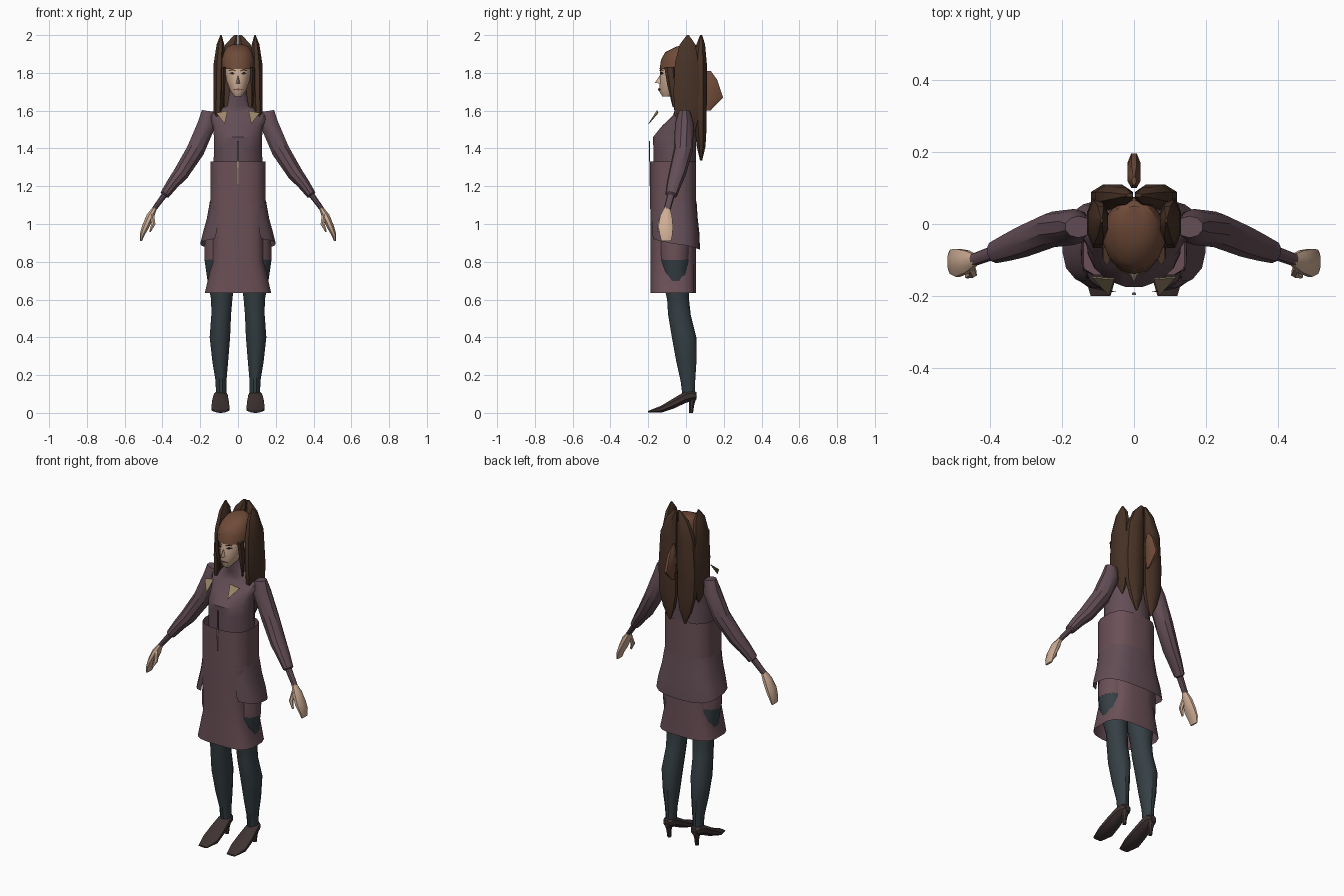
import bpy, bmesh, math
from mathutils import Vector

COLOURS = {
    "plum_cloth": (0.125, 0.075, 0.093), "skirt_plum": (0.145, 0.08, 0.095),
    "stocking_grey": (0.036, 0.05, 0.058), "shoe_dark": (0.05, 0.033, 0.033),
    "hair_dark": (0.066, 0.033, 0.02), "hair_brown": (0.16, 0.07, 0.04),
    "skin": (0.62, 0.42, 0.3), "tan_trim": (0.32, 0.24, 0.14),
    "eye_black": (0.02, 0.015, 0.015), "lip": (0.2, 0.1, 0.08),
}
MATS = {}
for key, rgb in COLOURS.items():
    MATS[key] = bpy.data.materials.new(key)
    MATS[key].diffuse_color = (*rgb, 1)


def finish(bm, name, mat, mirror=False, closed=True):
    if closed:
        bmesh.ops.recalc_face_normals(bm, faces=bm.faces)
    me = bpy.data.meshes.new(name)
    bm.to_mesh(me)
    bm.free()
    me.materials.append(MATS[mat])
    ob = bpy.data.objects.new(name, me)
    bpy.context.collection.objects.link(ob)
    if mirror:
        m = ob.modifiers.new("mirror", "MIRROR")
        m.use_mirror_merge = False
    return ob


def loft(name, mat, rings, axis="z", n=12, p=1.0, mirror=False, caps=True):
    """Skin elliptical rings (x, y, z, half_u, half_v); axis 'auto' follows the path."""
    bm = bmesh.new()
    pts = [Vector(r[:3]) for r in rings]
    loops = []
    for i, r in enumerate(rings):
        u, v = Vector((1, 0, 0)), Vector((0, 1, 0) if axis == "z" else (0, 0, 1))
        if axis == "auto":
            t = (pts[min(i + 1, len(pts) - 1)] - pts[max(i - 1, 0)]).normalized()
            v = Vector((0, 1, 0))
            v = (v - t * v.dot(t)).normalized()
            u = t.cross(v)
        loop = []
        for k in range(n):
            a = 2 * math.pi * (k + 0.5) / n
            c, s = math.cos(a), math.sin(a)
            c, s = math.copysign(abs(c) ** p, c), math.copysign(abs(s) ** p, s)
            loop.append(bm.verts.new(pts[i] + u * c * r[3] + v * s * r[4]))
        loops.append(loop)
    for a, b in zip(loops, loops[1:]):
        for k in range(n):
            j = (k + 1) % n
            bm.faces.new((a[k], a[j], b[j], b[k]))
    if caps:
        bm.faces.new(loops[0])
        bm.faces.new(loops[-1])
    return finish(bm, name, mat, mirror)


def plate(name, mat, pts, thick=0.004, mirror=False):
    """Thin plate: polygon facing the front, extruded backwards."""
    bm = bmesh.new()
    f = bm.faces.new([bm.verts.new(q) for q in pts])
    ex = bmesh.ops.extrude_face_region(bm, geom=[f])
    for v in ex["geom"]:
        if isinstance(v, bmesh.types.BMVert):
            v.co.y += thick
    return finish(bm, name, mat, mirror)


# Torso with raised collar
loft("torso", "plum_cloth", [
    (0, -.06, 1.30, .132, .115), (0, -.06, 1.40, .130, .115), (0, -.06, 1.46, .130, .117),
    (0, -.04, 1.52, .135, .088), (0, -.012, 1.575, .165, .058), (0, -.012, 1.60, .12, .05),
    (0, -.02, 1.625, .058, .048), (0, -.03, 1.71, .045, .045)], n=16)

# Straight bodice and long underskirt
loft("bodice", "skirt_plum", [
    (0, -.068, 1.33, .147, .123), (0, -.068, 1.20, .147, .123),
    (0, -.068, 1.08, .15, .123)], n=16, p=.7, caps=False)
loft("underskirt", "skirt_plum", [
    (0, -.068, 1.10, .147, .122), (0, -.068, .92, .14, .122), (0, -.068, .80, .138, .122),
    (0, -.068, .635, .178, .122)], n=16, p=.6, caps=False)

# Flared overskirt, open at the front, hem dipping at the back
bm = bmesh.new()
prev = None
for z, rx, cy, ry in ((1.12, .149, -.066, .122), (1.03, .165, -.064, .126),
                      (.95, .187, -.06, .131), (.895, .2, -.056, .13)):
    row = []
    for k in range(17):
        a = math.radians(-60 + 300 * k / 16)
        c, s = math.cos(a), math.sin(a)
        x = math.copysign(abs(c) ** .7, c) * rx
        y = cy + math.copysign(abs(s) ** .7, s) * ry
        row.append(bm.verts.new((x, y, z - .03 * s * (z < .93))))
    if prev:
        for k in range(16):
            bm.faces.new((prev[k], row[k], row[k + 1], prev[k + 1]))
    prev = row
bmesh.ops.recalc_face_normals(bm, faces=bm.faces)
finish(bm, "overskirt", "plum_cloth")

# Thighs and stockings
loft("upper_thigh", "skirt_plum", [
    (.09, -.06, .98, .08, .085), (.093, -.06, .88, .087, .085),
    (.093, -.06, .81, .088, .081)], mirror=True)
loft("stocking", "stocking_grey", [
    (.092, -.06, .815, .089, .082), (.09, -.055, .70, .074, .07),
    (.086, -.042, .60, .058, .06), (.089, -.035, .52, .054, .062),
    (.096, -.01, .40, .056, .067), (.094, .002, .27, .043, .055),
    (.09, .01, .17, .03, .04), (.089, .014, .09, .028, .034)], mirror=True)

# Pointed shoes with heels
loft("shoe", "shoe_dark", [
    (.093, -.20, .006, .03, .005), (.093, -.13, .02, .052, .02),
    (.093, -.06, .053, .048, .03), (.092, 0, .085, .04, .034),
    (.091, .035, .093, .034, .032), (.091, .056, .09, .02, .02)],
    axis="y", n=8, mirror=True)
loft("shoe_heel", "shoe_dark", [
    (.092, .035, .09, .026, .025), (.092, .03, .04, .014, .014),
    (.092, .027, 0, .011, .011)], n=8, mirror=True)

# Sleeves with a narrow wrist
loft("sleeve", "plum_cloth", [
    (.155, -.008, 1.598, .038, .03), (.165, -.008, 1.53, .05, .05),
    (.225, -.015, 1.39, .05, .05), (.30, -.045, 1.27, .043, .046),
    (.345, -.062, 1.215, .034, .04), (.388, -.078, 1.155, .026, .032),
    (.392, -.08, 1.15, .016, .02), (.447, -.1, 1.075, .013, .018)],
    axis="auto", n=10, mirror=True)

# Hands
loft("hand", "skin", [
    (.44, -.1, 1.085, .012, .016), (.465, -.105, 1.04, .022, .034),
    (.49, -.108, .985, .02, .042), (.507, -.105, .945, .014, .037),
    (.514, -.105, .91, .006, .028)], axis="auto", n=8, mirror=True)
loft("thumb", "skin", [
    (.455, -.12, 1.05, .012, .014), (.448, -.137, 1.0, .012, .013),
    (.466, -.146, .96, .005, .006)], axis="auto", n=6, mirror=True)

# Head and nose
loft("head", "skin", [
    (0, -.105, 1.675, .02, .02), (0, -.075, 1.705, .042, .068),
    (0, -.055, 1.76, .063, .083), (0, -.04, 1.82, .072, .097),
    (0, -.03, 1.90, .06, .08)], n=14)
bm = bmesh.new()
tip, top, left, right = [bm.verts.new(q) for q in (
    (0, -.165, 1.748), (0, -.13, 1.80), (-.013, -.13, 1.742), (.013, -.13, 1.742))]
for tri in ((tip, top, left), (tip, right, top), (tip, left, right), (top, right, left)):
    bm.faces.new(tri)
finish(bm, "nose", "skin")

# Eyes, brows and mouth
plate("eye", "eye_black", [(.016, -.138, 1.796), (.03, -.134, 1.791),
      (.046, -.122, 1.798), (.03, -.134, 1.805)], mirror=True)
plate("brow", "hair_dark", [(.012, -.141, 1.811), (.05, -.122, 1.813),
      (.03, -.136, 1.819)], mirror=True)
plate("mouth", "lip", [(-.026, -.135, 1.712), (0, -.147, 1.706), (.026, -.135, 1.712),
      (0, -.147, 1.718)], thick=.008)

# Hair crown with fringe
loft("hair_crown", "hair_brown", [
    (0, -.032, 1.82, .086, .108), (0, -.03, 1.87, .088, .102), (0, -.018, 1.91, .076, .092),
    (0, .005, 1.938, .058, .06), (0, .02, 1.95, .03, .03)], n=14)

# Long side and back locks
loft("side_lock", "hair_dark", [
    (.09, .01, 2.0, .004, .006), (.093, .008, 1.95, .022, .045),
    (.1, .004, 1.85, .031, .068), (.103, .004, 1.70, .03, .076),
    (.106, .004, 1.58, .027, .07), (.1, .01, 1.50, .018, .045),
    (.095, .01, 1.45, .004, .01)], n=8, mirror=True)
loft("back_lock", "hair_dark", [
    (.012, .08, 2.0, .01, .006), (.035, .078, 1.95, .034, .025),
    (.055, .075, 1.85, .056, .038), (.062, .075, 1.65, .062, .038),
    (.06, .078, 1.50, .058, .033), (.055, .08, 1.41, .038, .025),
    (.05, .08, 1.335, .006, .006)], n=8, mirror=True)
loft("face_strand", "hair_dark", [
    (.076, -.085, 1.83, .012, .03), (.078, -.075, 1.74, .012, .025),
    (.076, -.065, 1.62, .004, .006)], n=6, mirror=True)

# Small tail of hair at the back
loft("hair_tail", "hair_brown", [
    (0, .12, 1.81, .006, .012), (0, .132, 1.765, .019, .035),
    (0, .15, 1.67, .02, .05), (0, .118, 1.60, .006, .012)], n=8)

# Loose lapels and tie
plate("lapel", "tan_trim", [(.055, -.155, 1.60), (.115, -.15, 1.588),
      (.07, -.2, 1.53)], mirror=True)
plate("tie", "tan_trim", [(-.005, -.197, 1.33), (-.001, -.197, 1.20),
      (.001, -.197, 1.20), (.005, -.197, 1.33)])
plate("placket", "plum_cloth", [(-.004, -.195, 1.44), (-.004, -.195, 1.33),
      (.004, -.195, 1.33), (.004, -.195, 1.44)])

# Smooth shading with sharp creases kept
for ob in bpy.data.objects:
    ob.select_set(True)
    bpy.context.view_layer.objects.active = ob
bpy.ops.object.shade_smooth_by_angle(angle=math.radians(35))
